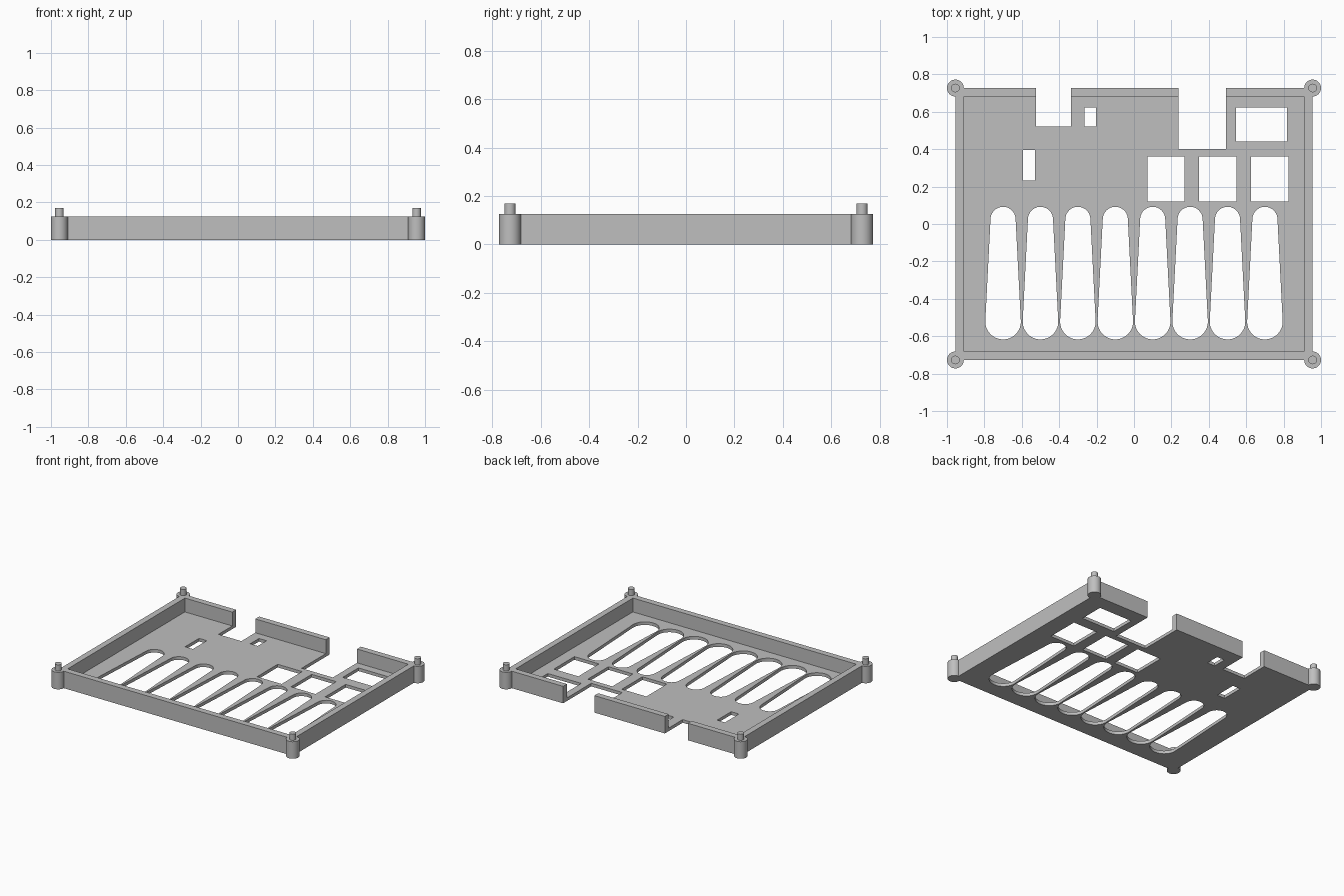
import bpy, bmesh, math

cube = bpy.data.objects.get("Cube")
if cube:
    bpy.data.objects.remove(cube, do_unlink=True)

HALF_X, HALF_Y, HEIGHT = 0.955, 0.727, 0.125
WALL, FLOOR = 0.045, 0.023

grey = bpy.data.materials.new("plain grey")
grey.use_nodes = True
grey.diffuse_color = (0.52, 0.52, 0.52, 1)
grey.node_tree.nodes["Principled BSDF"].inputs["Base Color"].default_value = grey.diffuse_color


def prism(name, points, z0, z1):
    """Extrude a flat counter-clockwise outline from z0 to z1."""
    bm = bmesh.new()
    face = bm.faces.new([bm.verts.new((x, y, z0)) for x, y in points])
    top = bmesh.ops.extrude_face_region(bm, geom=[face])["geom"]
    for v in top:
        if isinstance(v, bmesh.types.BMVert):
            v.co.z = z1
    bmesh.ops.recalc_face_normals(bm, faces=bm.faces[:])
    mesh = bpy.data.meshes.new(name)
    bm.to_mesh(mesh)
    bm.free()
    mesh.materials.append(grey)
    obj = bpy.data.objects.new(name, mesh)
    bpy.context.collection.objects.link(obj)
    return obj


def rect(x0, x1, y0, y1):
    return [(x0, y0), (x1, y0), (x1, y1), (x0, y1)]


def arc(x, y, r, start, end, steps):
    angles = [start + (end - start) * i / steps for i in range(steps + 1)]
    return [(x + r * math.cos(a), y + r * math.sin(a)) for a in angles]


def circle(x, y, r, sides=48):
    return arc(x, y, r, 0, math.tau, sides)[:-1]


def slot(x):
    """Tapered slot: a wide round front end and a narrow round back end."""
    y0, r0, y1, r1 = -0.522, 0.095, 0.025, 0.067
    tilt = math.asin((r0 - r1) / (y1 - y0))
    return (arc(x, y1, r1, tilt, math.pi - tilt, 20)
            + arc(x, y0, r0, math.pi - tilt, math.tau + tilt, 24))


def boolean(target, tool, operation):
    tool.hide_render = True
    mod = target.modifiers.new(operation, "BOOLEAN")
    mod.operation, mod.solver, mod.object = operation, "EXACT", tool
    bpy.ops.object.select_all(action="DESELECT")
    bpy.context.view_layer.objects.active = target
    target.select_set(True)
    bpy.ops.object.modifier_apply(modifier=mod.name)
    bpy.data.objects.remove(tool, do_unlink=True)


# Open tray with walls
tray = prism("tray", rect(-HALF_X, HALF_X, -HALF_Y, HALF_Y), 0, HEIGHT)
inner_x, inner_y = HALF_X - WALL, HALF_Y - WALL
cavity = prism("cavity_cutter", rect(-inner_x, inner_x, -inner_y, inner_y), FLOOR, 0.3)
boolean(tray, cavity, "DIFFERENCE")

# Openings through the floor, and notches through the back wall
openings = [
    rect(-0.524, -0.337, 0.52, 0.9),
    rect(0.238, 0.492, 0.40, 0.9),
    rect(-0.265, -0.203, 0.52, 0.622),
    rect(-0.594, -0.53, 0.232, 0.395),
    rect(0.545, 0.818, 0.44, 0.622),
]
openings += [rect(x, x + 0.2, 0.12, 0.36) for x in (0.071, 0.348, 0.625)]
openings += [slot(-0.7 + 0.2 * i) for i in range(8)]
for outline in openings:
    boolean(tray, prism("opening_cutter", outline, -0.1, 0.3), "DIFFERENCE")

# Corner posts joined to the tray, each with a locating peg
smooth = [tray]
for x, side in ((-HALF_X, "right"), (HALF_X, "left")):
    for y, end in ((-HALF_Y, "front"), (HALF_Y, "back")):
        boolean(tray, prism("corner_post", circle(x, y, 0.045), 0, HEIGHT), "UNION")
        smooth.append(prism(f"{end}_{side}_peg", circle(x, y, 0.023, 32), HEIGHT, 0.17))

# Smooth round sides, sharp corners
bpy.ops.object.select_all(action="DESELECT")
for obj in smooth:
    obj.select_set(True)
bpy.context.view_layer.objects.active = tray
bpy.ops.object.shade_smooth_by_angle(angle=math.radians(30))
